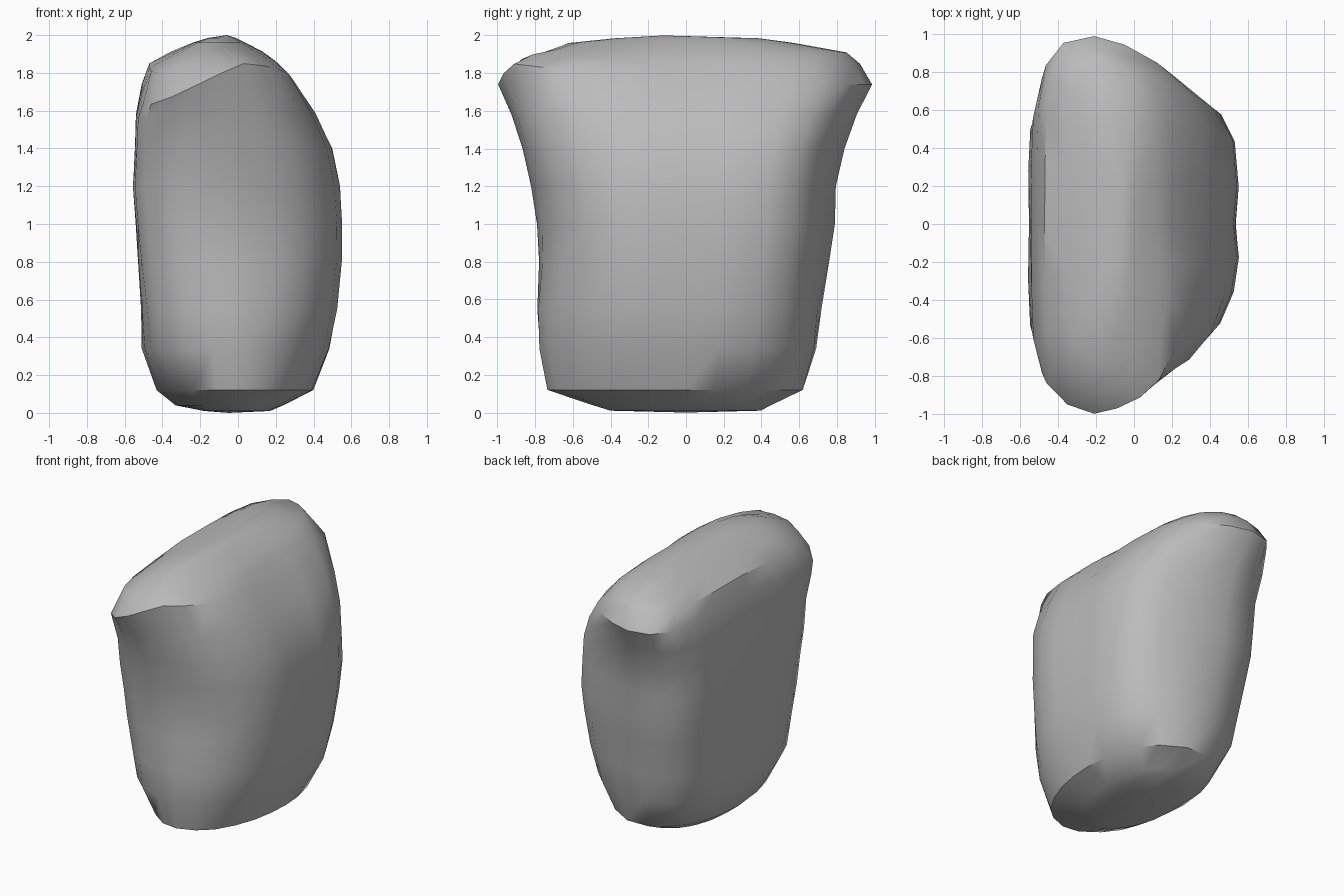
import bpy, bmesh, math, random

cube = bpy.data.objects.get("Cube")
if cube:
    bpy.data.objects.remove(cube, do_unlink=True)

random.seed(4)

# One grey stone colour
stone = bpy.data.materials.new("stone_grey")
stone.use_nodes = True
grey = (0.5, 0.5, 0.5, 1)
stone.diffuse_color = grey
stone.node_tree.nodes["Principled BSDF"].inputs["Base Color"].default_value = grey

# D-shaped cross-section: flat on one side, bulging on the other
section = [(-1, 0), (-1, -.35), (-.98, -.65), (-.88, -.84), (-.6, -.95), (-.25, -1),
           (.05, -.97), (.35, -.91), (.6, -.82), (.82, -.66), (.95, -.45), (1, -.22),
           (.97, 0), (1, .25), (.96, .55), (.83, .73), (.58, .86), (.15, .95),
           (-.25, 1), (-.65, .96), (-.88, .84), (-.98, .62), (-1, .35)]

# Height, then side, side, front and back limits, then roundness
levels = [(.01, -.18, .17, -.40, .40, 1),
          (.04, -.33, .24, -.50, .46, 1),
          (.12, -.43, .40, -.74, .63, .9),
          (.34, -.51, .49, -.79, .70, .5),
          (.55, -.515, .53, -.80, .73, .3),
          (.80, -.53, .55, -.785, .76, .1),
          (1.0, -.54, .55, -.79, .79, 0),
          (1.2, -.555, .54, -.82, .80, 0),
          (1.4, -.545, .50, -.87, .84, 0),
          (1.58, -.54, .41, -.93, .91, 0),
          (1.74, -.51, .29, -1, .99, 0),
          (1.85, -.47, .20, -.89, .93, .1),
          (1.91, -.36, .13, -.75, .86, .3),
          (1.96, -.24, .04, -.63, .58, .3),
          (1.985, -.16, -.01, -.38, .39, .3)]

bm = bmesh.new()
rings = []
for z, x0, x1, y0, y1, rounding in levels:
    ring = []
    # The front lip slopes up towards the bulging side
    slope = .2 * max(0, 1 - abs(z - 1.74) / .2)
    for u, v in section:
        lift = slope * (min(u, .35) + .25) * max(0, -v)
        # Corners are worn off, most of all near the base
        worn = 1 + rounding * (1 / math.hypot(u, v) - 1)
        chip = worn * random.uniform(.993, 1.003)
        x = (x0 + x1) / 2 + u * chip * (x1 - x0) / 2
        y = v * chip * (-y0 if v < 0 else y1)
        ring.append(bm.verts.new((x, y, z + lift)))
    rings.append(ring)

# Skin the rings and close both ends
count = len(section)
for low, high in zip(rings, rings[1:]):
    for i in range(count):
        j = (i + 1) % count
        bm.faces.new((low[i], low[j], high[j], high[i]))
for ring, tip in ((rings[0], (-.05, 0, 0)), (rings[-1], (-.06, -.12, 2))):
    point = bm.verts.new(tip)
    for i in range(count):
        bm.faces.new((ring[i], ring[(i + 1) % count], point))
bmesh.ops.recalc_face_normals(bm, faces=bm.faces)

mesh = bpy.data.meshes.new("boulder")
bm.to_mesh(mesh)
bm.free()
mesh.materials.append(stone)
boulder = bpy.data.objects.new("boulder", mesh)
bpy.context.collection.objects.link(boulder)

# Smooth surface with crisp chipped edges
bpy.ops.object.select_all(action="DESELECT")
boulder.select_set(True)
bpy.context.view_layer.objects.active = boulder
bpy.ops.object.shade_smooth_by_angle(angle=math.radians(40))
